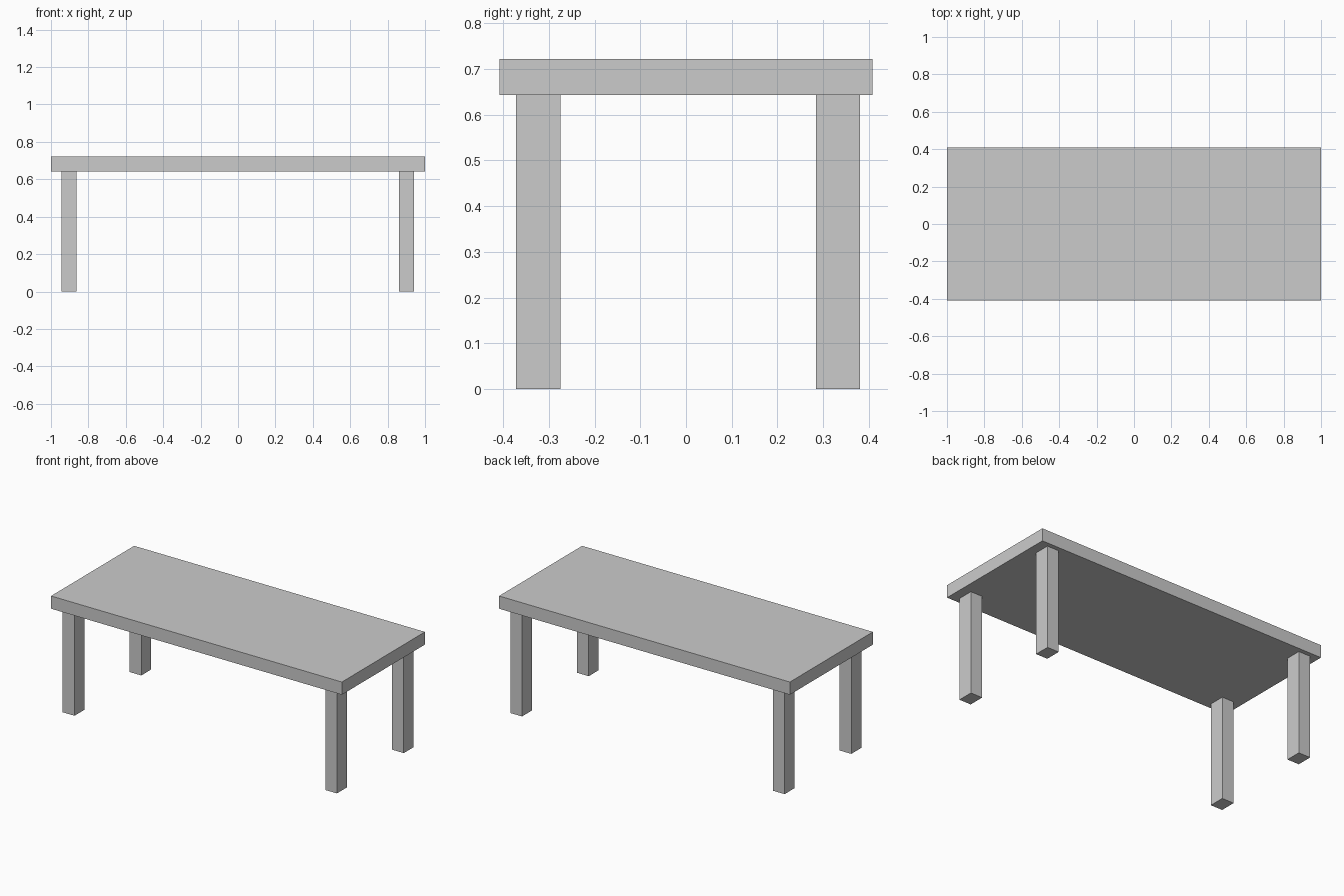
import bpy

if "Cube" in bpy.data.objects:
    bpy.data.objects.remove(bpy.data.objects["Cube"])


def box(name, x, y, z):
    """Axis-aligned box from (min, max) ranges."""
    bpy.ops.mesh.primitive_cube_add(size=1, location=[sum(r) / 2 for r in (x, y, z)])
    ob = bpy.context.object
    ob.name = name
    ob.scale = [r[1] - r[0] for r in (x, y, z)]
    bpy.ops.object.transform_apply(location=False, rotation=False, scale=True)
    return ob


LEG_TOP, TABLE_TOP = 0.643, 0.722

# Table top slab
box("table_top", (-1, 1), (-0.408, 0.408), (LEG_TOP, TABLE_TOP))

# Four rectangular legs, the rear pair set slightly closer to the edge
sides = {"left": (-0.945, -0.864), "right": (0.861, 0.941)}
ends = {"front": (-0.372, -0.274), "back": (0.284, 0.381)}
for end, y in ends.items():
    for side, x in sides.items():
        box(f"{end}_{side}_leg", x, y, (0, LEG_TOP))
